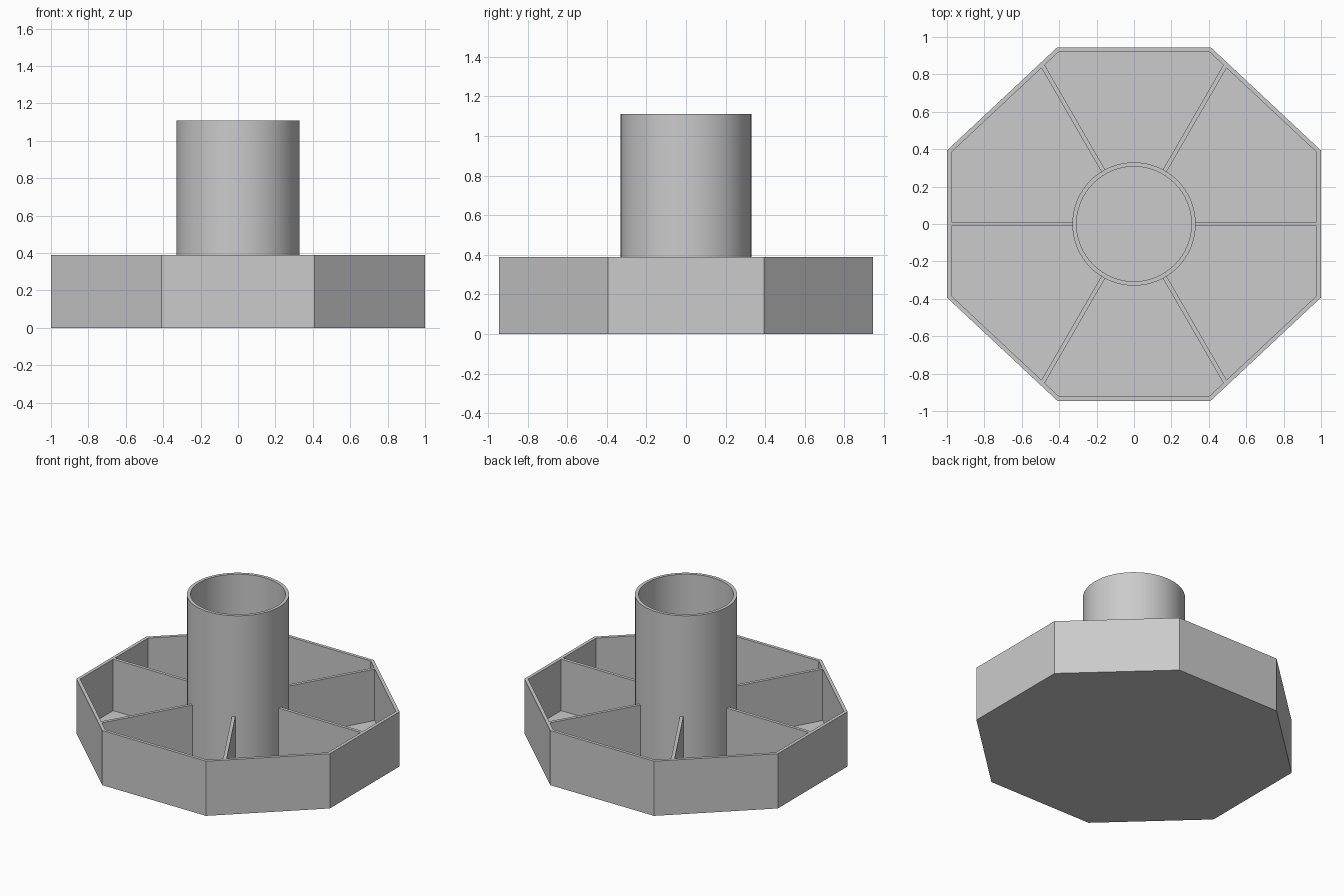
import bpy, bmesh, math
from mathutils import Vector

cube = bpy.data.objects.get("Cube")
if cube:
    bpy.data.objects.remove(cube, do_unlink=True)

WALL = 0.023
FLOOR = 0.023
RIM = 0.39
TUBE_TOP = 1.11
TUBE_R = 0.33

grey = bpy.data.materials.new("plain grey")
grey.use_nodes = True
grey.diffuse_color = (0.6, 0.6, 0.6, 1)
grey.node_tree.nodes["Principled BSDF"].inputs["Base Color"].default_value = (0.6, 0.6, 0.6, 1)


def finish(bm, name, smooth=False):
    bmesh.ops.recalc_face_normals(bm, faces=bm.faces)
    mesh = bpy.data.meshes.new(name)
    bm.to_mesh(mesh)
    bm.free()
    mesh.materials.append(grey)
    obj = bpy.data.objects.new(name, mesh)
    bpy.context.collection.objects.link(obj)
    if smooth:
        bpy.ops.object.select_all(action='DESELECT')
        obj.select_set(True)
        bpy.context.view_layer.objects.active = obj
        bpy.ops.object.shade_smooth_by_angle(angle=math.radians(30))
    return obj


def ring(bm, points, z):
    return [bm.verts.new((p[0], p[1], z)) for p in points]


def bridge(bm, a, b):
    n = len(a)
    for i in range(n):
        j = (i + 1) % n
        bm.faces.new((a[i], a[j], b[j], b[i]))


def cup(name, outer, inner, bottom, floor, top, smooth=False):
    """Open container: outer wall, rim, inner wall and floor."""
    bm = bmesh.new()
    loops = [ring(bm, outer, bottom), ring(bm, outer, top),
             ring(bm, inner, top), ring(bm, inner, floor)]
    for a, b in zip(loops, loops[1:]):
        bridge(bm, a, b)
    bm.faces.new(loops[0])
    bm.faces.new(loops[-1])
    return finish(bm, name, smooth)


def circle(r, n=64):
    return [(r * math.cos(math.tau * i / n), r * math.sin(math.tau * i / n)) for i in range(n)]


# Octagon outline, counter-clockwise, and the planes of its inner walls
quarter = [(1, 0.393), (0.41, 0.945)]
half = quarter + [(-x, y) for x, y in reversed(quarter)]
outline = [Vector(p) for p in half + [(-x, -y) for x, y in half]]
planes = []
for a, b in zip(outline, outline[1:] + outline[:1]):
    d = (b - a).normalized()
    normal = Vector((d.y, -d.x))
    planes.append((normal, normal.dot(a) - WALL))


def corner(p, q):
    (n, d), (m, e) = p, q
    det = n.x * m.y - n.y * m.x
    return Vector(((d * m.y - e * n.y) / det, (n.x * e - m.x * d) / det))


inner_outline = [corner(planes[i - 1], planes[i]) for i in range(len(planes))]

# Octagonal tray and central tube
cup("octagonal_tray", outline, inner_outline, 0, FLOOR, RIM)
cup("central_tube", circle(TUBE_R), circle(TUBE_R - WALL),
    FLOOR / 2, FLOOR + 0.001, TUBE_TOP, smooth=True)

# Six radial dividers, each trimmed to meet the inner wall
for k in range(6):
    angle = k * math.pi / 3
    along = Vector((math.cos(angle), math.sin(angle)))
    across = Vector((-along.y, along.x)) * WALL / 2
    near, far = [], []
    for side in (across, -across):
        reach = min((d - n.dot(side)) / n.dot(along)
                    for n, d in planes if n.dot(along) > 0.01)
        near.append(along * (TUBE_R - WALL / 2) + side)
        far.append(along * reach + side)
    plan = [near[0], near[1], far[1], far[0]]
    bm = bmesh.new()
    low, high = ring(bm, plan, FLOOR), ring(bm, plan, RIM)
    bridge(bm, low, high)
    bm.faces.new(low)
    bm.faces.new(high)
    finish(bm, f"divider_{k + 1}")
